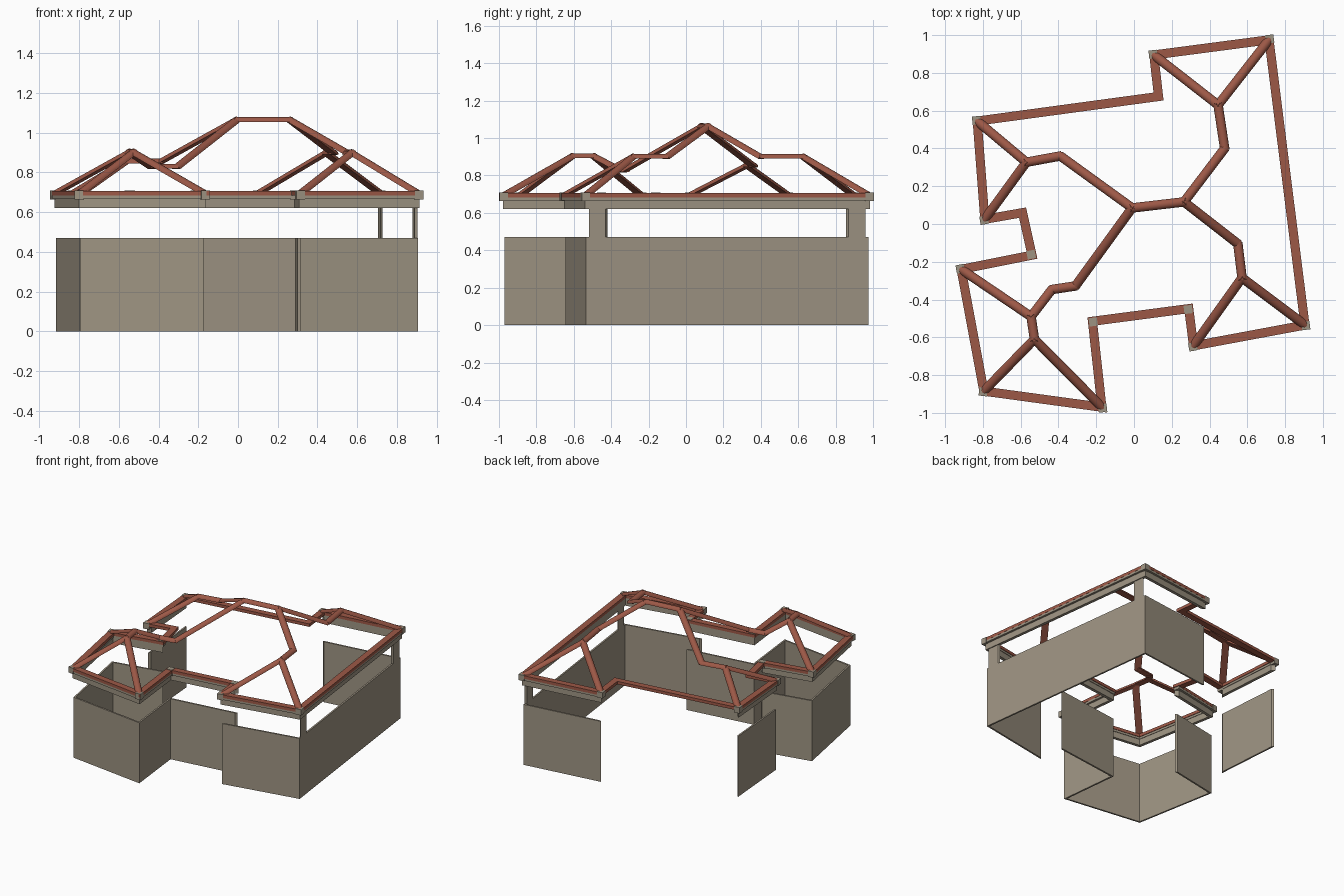
import bpy, bmesh, math
from mathutils import Vector

cube = bpy.data.objects.get("Cube")
if cube:
    bpy.data.objects.remove(cube, do_unlink=True)


def material(name, rgb):
    mat = bpy.data.materials.new(name)
    mat.use_nodes = True
    mat.diffuse_color = (*rgb, 1)
    mat.node_tree.nodes["Principled BSDF"].inputs["Base Color"].default_value = (*rgb, 1)
    return mat


stone = material("warm_stone", (0.34, 0.295, 0.225))
tile = material("red_tile", (0.335, 0.098, 0.062))


def finish(name, bm, mat):
    bmesh.ops.recalc_face_normals(bm, faces=bm.faces)
    mesh = bpy.data.meshes.new(name)
    bm.to_mesh(mesh)
    bm.free()
    mesh.materials.append(mat)
    obj = bpy.data.objects.new(name, mesh)
    bpy.context.scene.collection.objects.link(obj)
    return obj


def prism(bm, start, end):
    """Closed solid between two matching loops."""
    a = [bm.verts.new(p) for p in start]
    b = [bm.verts.new(p) for p in end]
    bm.faces.new(a)
    bm.faces.new(b[::-1])
    for i in range(len(a)):
        j = (i + 1) % len(a)
        bm.faces.new((a[i], a[j], b[j], b[i]))


# Building outline, counterclockwise
plan = {
    "A": (0.905, -0.535), "B": (0.715, 0.975), "C": (0.105, 0.895),
    "D": (0.13, 0.675), "E": (-0.83, 0.545), "F": (-0.79, 0.025),
    "G": (-0.59, 0.06), "H": (-0.54, -0.165), "I": (-0.915, -0.24),
    "J": (-0.795, -0.885), "K": (-0.17, -0.97), "L": (-0.22, -0.515),
    "M": (0.29, -0.448), "N": (0.315, -0.645),
}
keys = list(plan)
pts = [Vector(p) for p in plan.values()]
count = len(pts)
open_sides = "CDFGM"  # sides starting here carry only roof tiles


def offset_corner(i, d):
    """Mitred corner moved outward by d."""
    i %= count
    u = (pts[i] - pts[i - 1]).normalized()
    v = (pts[(i + 1) % count] - pts[i]).normalized()
    n1, n2 = Vector((u.y, -u.x)), Vector((v.y, -v.x))
    return pts[i] + (n1 + n2) * (d / (1 + n1.dot(n2)))


def strip(bm, i, inner, outer, z0, z1, t0=0, t1=1):
    """Solid along one side of the outline, between two offsets."""
    def point(d, t):
        return offset_corner(i, d).lerp(offset_corner(i + 1, d), t)
    ring = [point(inner, t0), point(outer, t0), point(outer, t1), point(inner, t1)]
    prism(bm, [(*p, z0) for p in ring], [(*p, z1) for p in ring])


# Walls, frieze, gutter and tiled eaves
layers = [
    ("walls", -0.013, 0, 0, 0.47, stone, False),
    ("frieze", -0.016, 0.007, 0.62, 0.667, stone, False),
    ("gutter", -0.02, 0.023, 0.667, 0.685, stone, False),
    ("eave_tiles", -0.024, 0.024, 0.683, 0.706, tile, True),
]
for name, inner, outer, z0, z1, mat, everywhere in layers:
    bm = bmesh.new()
    for i, key in enumerate(keys):
        if everywhere or key not in open_sides:
            strip(bm, i, inner, outer, z0, z1)
    finish(name, bm, mat)

# Posts above the long wall
bm = bmesh.new()
for t in (0.01, 0.93):
    strip(bm, 0, -0.013, 0, 0.47, 0.62, t, t + 0.06)
finish("posts", bm, stone)

# Square caps where the gutters meet or end
bm = bmesh.new()
for i, key in enumerate(keys):
    if key in "DG":
        continue
    u = (pts[(i + 1) % count] - pts[i]).normalized() * 0.022
    n = Vector((u.y, -u.x))
    c = offset_corner(i, 0.004)
    ring = [c + u + n, c + u - n, c - u - n, c - u + n]
    prism(bm, [(*p, 0.664) for p in ring], [(*p, 0.709) for p in ring])
finish("corner_caps", bm, stone)

# Ridge joints
top = {
    "p": (-0.01, 0.085, 1.066), "q": (0.265, 0.117, 1.066),
    "r": (0.48, 0.40, 0.902), "s": (0.445, 0.63, 0.902),
    "t": (0.55, -0.105, 0.902), "u": (0.572, -0.285, 0.902),
    "v": (-0.39, 0.36, 0.856), "w": (-0.57, 0.327, 0.856),
    "x": (-0.31, -0.328, 0.83), "y": (-0.435, -0.347, 0.83),
    "z": (-0.545, -0.49, 0.905), "k": (-0.527, -0.61, 0.905),
}


def joint(key):
    return Vector(top[key]) if key in top else Vector((*plan[key], 0.7))


# Half-round ridge and hip tiles
bm = bmesh.new()
for a, b in "pq qr rs sB sC qt tu uA uN pv vw wE wF px xy yz zk zI kJ kK".split():
    p, q = joint(a), joint(b)
    along = (q - p).normalized()
    p, q = p - along * 0.008, q + along * 0.008
    side = along.cross(Vector((0, 0, 1))).normalized()
    up = side.cross(along)
    arc = [side * 0.025 * math.cos(s * math.pi / 8) + up * (0.024 * math.sin(s * math.pi / 8) - 0.011)
           for s in range(9)]
    prism(bm, [p + v for v in arc], [q + v for v in arc])
ridges = finish("ridge_tiles", bm, tile)
bpy.context.view_layer.objects.active = ridges
ridges.select_set(True)
bpy.ops.object.shade_smooth_by_angle(angle=math.radians(35))
